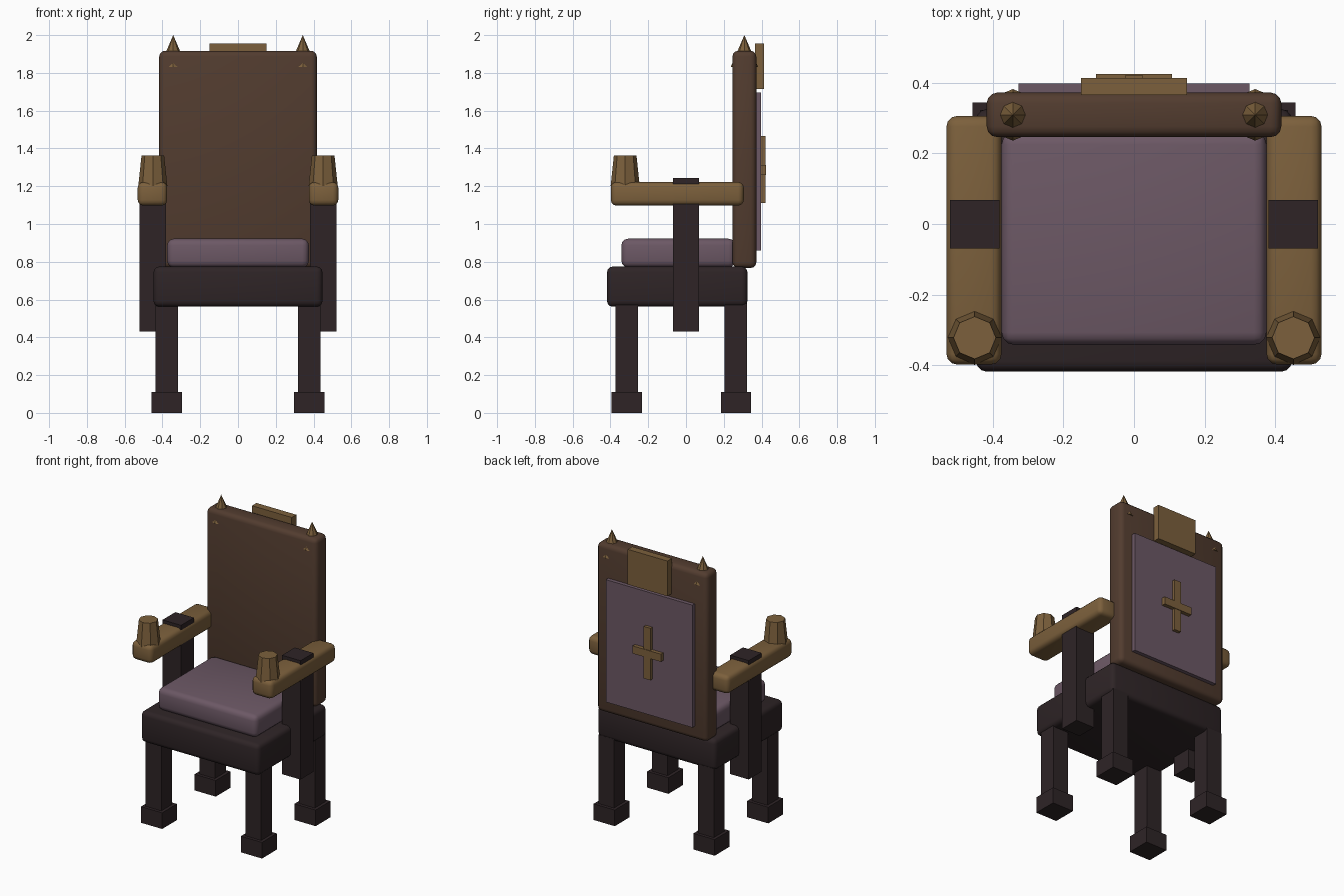
import bpy, bmesh, math
from mathutils import Vector, Matrix

if "Cube" in bpy.data.objects:
    bpy.data.objects.remove(bpy.data.objects["Cube"])


def material(name, srgb):
    m = bpy.data.materials.new(name)
    lin = [((c / 255 + 0.055) / 1.055) ** 2.4 for c in srgb]
    m.diffuse_color = (*lin, 1)
    m.use_nodes = True
    m.node_tree.nodes["Principled BSDF"].inputs["Base Color"].default_value = m.diffuse_color
    return m


DARK = material("dark wood", (46, 36, 38))
BROWN = material("brown wood", (82, 60, 47))
GOLD = material("aged gold", (124, 96, 60))
PURPLE = material("purple cloth", (108, 88, 101))


def finish(name, bm, mat, smooth=False):
    me = bpy.data.meshes.new(name)
    bm.to_mesh(me)
    bm.free()
    me.materials.append(mat)
    ob = bpy.data.objects.new(name, me)
    bpy.context.collection.objects.link(ob)
    if smooth:
        bpy.ops.object.select_all(action='DESELECT')
        ob.select_set(True)
        bpy.context.view_layer.objects.active = ob
        bpy.ops.object.shade_smooth_by_angle(angle=math.radians(40))
    return ob


def box(name, mat, x, y, z, bevel=0.0):
    """Box from (min, max) ranges, optionally with rounded edges."""
    bm = bmesh.new()
    lo, hi = Vector((x[0], y[0], z[0])), Vector((x[1], y[1], z[1]))
    bmesh.ops.create_cube(bm, size=1, matrix=Matrix.Translation((lo + hi) / 2)
                          @ Matrix.Diagonal((*(hi - lo), 1)))
    if bevel:
        bmesh.ops.bevel(bm, geom=bm.edges[:], offset=bevel, segments=3,
                        profile=0.5, affect='EDGES')
    return finish(name, bm, mat, bevel > 0)


def cone(name, mat, x, y, z, r1, r2):
    """Eight-sided cone or frustum with a corner facing +y."""
    bm = bmesh.new()
    bmesh.ops.create_cone(bm, cap_ends=True, segments=8, radius1=r1, radius2=r2,
                          depth=z[1] - z[0],
                          matrix=Matrix.Translation((x, y, (z[0] + z[1]) / 2)))
    return finish(name, bm, mat)


def span(c, half):
    return (c - half, c + half)


# Seat, cushion and backrest
box("seat", DARK, (-0.447, 0.447), (-0.418, 0.325), (0.562, 0.775), 0.03)
box("cushion", PURPLE, (-0.375, 0.375), (-0.342, 0.26), (0.77, 0.922), 0.035)
box("backrest", BROWN, (-0.417, 0.417), (0.246, 0.372), (0.767, 1.917), 0.03)

# Rear cloth panel, crest and cross
box("rear_panel", PURPLE, (-0.327, 0.327), (0.36, 0.398), (0.86, 1.695))
box("crest", GOLD, (-0.15, 0.15), (0.365, 0.414), (1.715, 1.955))
box("cross_upright", GOLD, (-0.025, 0.025), (0.385, 0.42), (1.11, 1.465))
box("cross_bar", GOLD, (-0.107, 0.107), (0.385, 0.424), (1.26, 1.312))

# Parts repeated on both sides
for s, side in ((-1, "left"), (1, "right")):
    box(f"armrest_{side}", GOLD, span(s * 0.453, 0.078), (-0.398, 0.306), (1.097, 1.222), 0.03)
    box(f"arm_post_{side}", DARK, span(s * 0.451, 0.07), (-0.07, 0.068), (0.432, 1.243))
    cone(f"arm_knob_{side}", GOLD, s * 0.451, -0.322, (1.2, 1.362), 0.077, 0.06)
    cone(f"spike_{side}", GOLD, s * 0.343, 0.309, (1.83, 2.0), 0.073, 0.0)
    # Legs with square feet
    for y, end in ((-0.314, "front"), (0.264, "back")):
        box(f"{end}_leg_{side}", DARK, span(s * 0.377, 0.059), span(y, 0.059), (0.05, 0.58))
        box(f"{end}_foot_{side}", DARK, span(s * 0.377, 0.08), span(y, 0.08), (0.0, 0.11))
